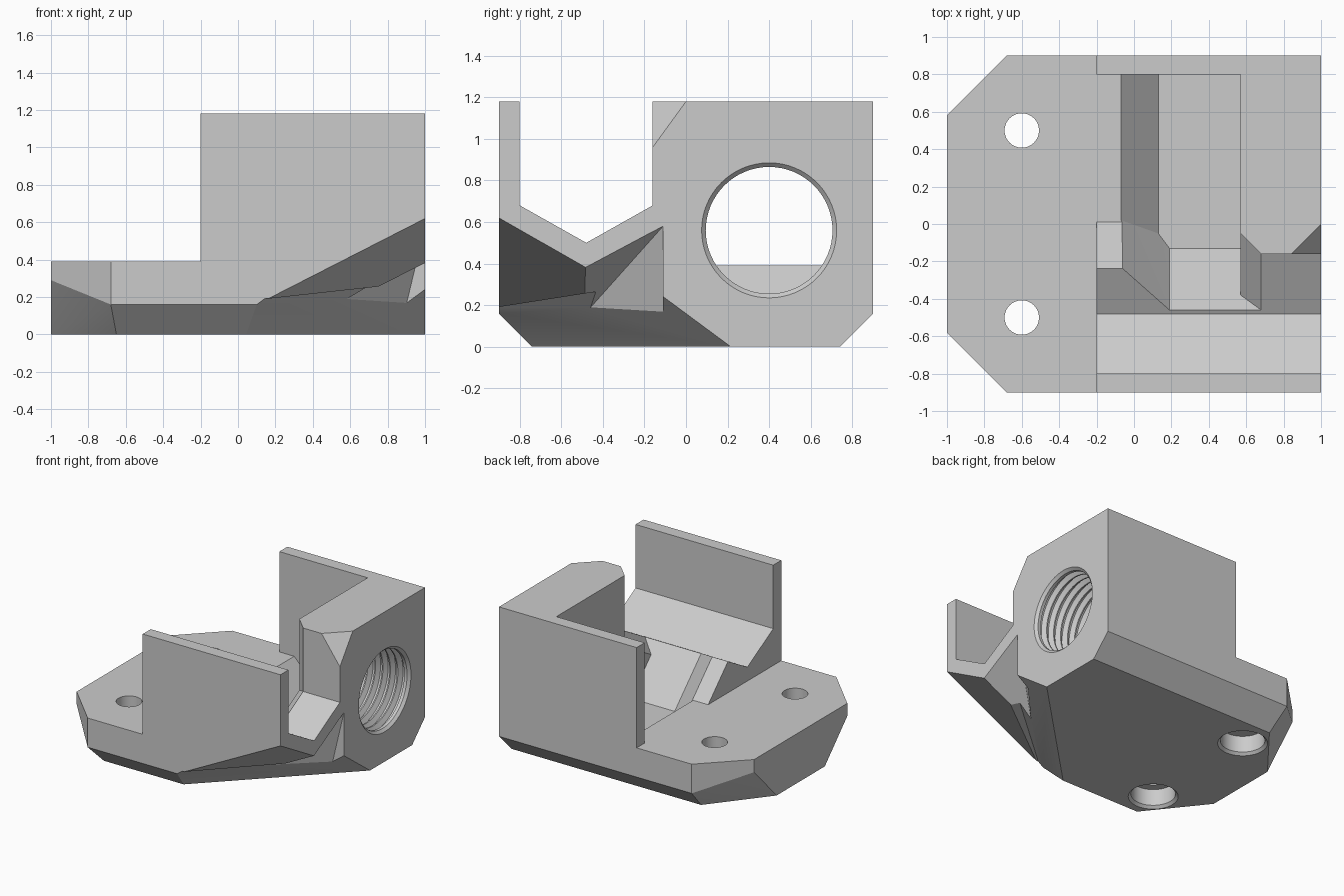
import bpy, bmesh, math

if "Cube" in bpy.data.objects:
    bpy.data.objects.remove(bpy.data.objects["Cube"])

grey = bpy.data.materials.new("light_grey")
grey.diffuse_color = (0.6, 0.6, 0.6, 1)
grey.use_nodes = True
grey.node_tree.nodes["Principled BSDF"].inputs["Base Color"].default_value = grey.diffuse_color


def finish(name, bm):
    bmesh.ops.recalc_face_normals(bm, faces=bm.faces[:])
    mesh = bpy.data.meshes.new(name)
    bm.to_mesh(mesh)
    bm.free()
    mesh.materials.append(grey)
    ob = bpy.data.objects.new(name, mesh)
    bpy.context.collection.objects.link(ob)
    return ob


def hull(name, pts):
    bm = bmesh.new()
    for p in pts:
        bm.verts.new(p)
    res = bmesh.ops.convex_hull(bm, input=bm.verts[:])
    junk = {g for g in res["geom_interior"] + res["geom_unused"]
            if isinstance(g, bmesh.types.BMVert) and g.is_valid}
    bmesh.ops.delete(bm, geom=list(junk), context='VERTS')
    bmesh.ops.dissolve_limit(bm, angle_limit=0.01, verts=bm.verts[:], edges=bm.edges[:])
    return finish(name, bm)


def box(name, x0, x1, y0, y1, z0, z1):
    return hull(name, [(x, y, z) for x in (x0, x1) for y in (y0, y1) for z in (z0, z1)])


def prism_x(name, yz, x0, x1):
    bm = bmesh.new()
    f = bm.faces.new([bm.verts.new((x0, y, z)) for y, z in yz])
    ext = bmesh.ops.extrude_face_region(bm, geom=[f])
    bmesh.ops.translate(bm, vec=(x1 - x0, 0, 0),
                        verts=[v for v in ext["geom"] if isinstance(v, bmesh.types.BMVert)])
    return finish(name, bm)


def lathe(name, profile, place, n=48):
    # profile of (height, radius) turned around an axis; place maps it to 3D
    bm = bmesh.new()
    rings = [[bm.verts.new(place(h, r * math.cos(2 * math.pi * i / n), r * math.sin(2 * math.pi * i / n)))
              for i in range(n)] for h, r in profile]
    for a, b in zip(rings, rings[1:]):
        for i in range(n):
            bm.faces.new((a[i], a[(i + 1) % n], b[(i + 1) % n], b[i]))
    bm.faces.new(rings[0])
    bm.faces.new(rings[-1])
    return finish(name, bm)


# Body: block with chamfered left corners and bottom edges
pts = [(1, -.9, 1.18), (1, .9, 1.18), (1, -.9, .16), (1, .9, .16), (1, -.74, 0), (1, .74, 0)]
for s in (-1, 1):
    pts += [(-1, s * .58, 1.18), (-.68, s * .9, 1.18), (-1, s * .58, .29),
            (-.68, s * .9, .16), (-.65, s * .74, 0), (-1, s * .30, 0)]
body = hull("bracket_body", pts)

cuts = []
# Low mounting plate on the left
cuts.append(box("plate_cut", -1.5, -.2, -1.2, 1.2, .39, 1.5))
# V channel along x
cuts.append(prism_x("channel_cut", [(-.8, 1.4), (-.8, .68), (-.48, .5), (-.16, .68), (-.16, 1.4)], -.4, 1.2))
# Pocket: left mouth, deep part and bevelled corner
cuts.append(prism_x("mouth_cut", [(.8, 1.4), (.8, .39), (.01, .39), (-.25, .65), (-.25, 1.4)], -.4, -.06))
cuts.append(hull("pocket_cut", [
    (.13, .8, .18), (.57, .8, .18), (.57, -.13, .18), (.19, -.13, .18), (.13, -.05, .18),
    (.19, -.46, .51), (.57, -.46, .51), (-.07, .8, .39), (-.07, .02, .39), (-.07, -.23, .64),
    (-.07, .8, 1.4), (.57, .8, 1.4), (.57, -.46, 1.4), (.19, -.46, 1.4), (-.07, -.23, 1.4)]))
cuts.append(hull("pocket_bevel_cut", [
    (.68, -.46, .51), (.57, -.38, .43), (.57, -.05, .62), (.68, -.16, .68), (.5, -.46, .51),
    (.5, -.38, .43), (.5, -.05, .62), (.57, -.05, 1.4), (.68, -.16, 1.4), (.5, -.05, 1.4),
    (.5, -.46, 1.4), (.68, -.46, 1.4)]))
# Clipped corner of the tall block
k = 1.943
cuts.append(hull("corner_cut", [(1.05, -.21, 1.25), (1.05 - .16 * k, -.21, 1.25),
                                (1.05, -.21 + .16 * k, 1.25), (1.05, -.21, 1.25 - .22 * k)]))


# Underside, front right: slope below the front wall, hollow, diagonal chamfer
def slope(x, y):
    return .16 + .511 * (x - .1) - .571 * (y + .9)


pts = []
for y in (-1.05, -.48):
    pts += [(.1 + .571 * (y + .9) / .511, y, .16), (1.1, y, slope(1.1, y)), (1.1, y, .16)]
cuts.append(hull("wall_underside_cut", pts))
cuts.append(hull("hollow_cut", [(.55, -.485, .16), (1, -.485, .38), (1, -.11, .58), (.9, -.11, .16),
                                (1.1, -.485, .43), (1.1, -.11, .63), (1.1, -.485, .15), (1.1, -.11, .15)]))
cuts.append(hull("diagonal_cut", [
    (-.1, -1.1, .16), (1.1, .1, .16), (1.1, -.11, .315), (1.1, -1.1, .16),
    (-.451, -1.1, -.1), (1.1, .451, -.1), (1.1, -1.1, -.1)]))

# Threaded bore along x
prof = [(.5, .305)]
for i in range(6):
    x = .575 + i * .065
    prof += [(x, .305), (x + .02, .34), (x + .035, .34), (x + .055, .305)]
prof += [(.98, .305), (1.0, .325), (1.1, .325)]
cuts.append(lathe("threaded_bore_cut", prof, lambda h, a, b: (h, .4 + a, .56 + b), 64))

# Screw holes, counterbored from below
for s in (-1, 1):
    cuts.append(lathe("screw_hole_cut", [(-.1, .18), (0, .18), (.02, .16), (.15, .16), (.15, .092), (.6, .092)],
                      lambda h, a, b, s=s: (-.6 + a, s * .5 + b, h)))

# Carve the body
bpy.context.view_layer.objects.active = body
body.select_set(True)
for c in cuts:
    c.hide_render = True
    m = body.modifiers.new(c.name, 'BOOLEAN')
    m.operation = 'DIFFERENCE'
    m.solver = 'EXACT'
    m.object = c
    bpy.ops.object.modifier_apply(modifier=m.name)
    bpy.data.objects.remove(c)
bpy.ops.object.shade_smooth_by_angle(angle=math.radians(15))
